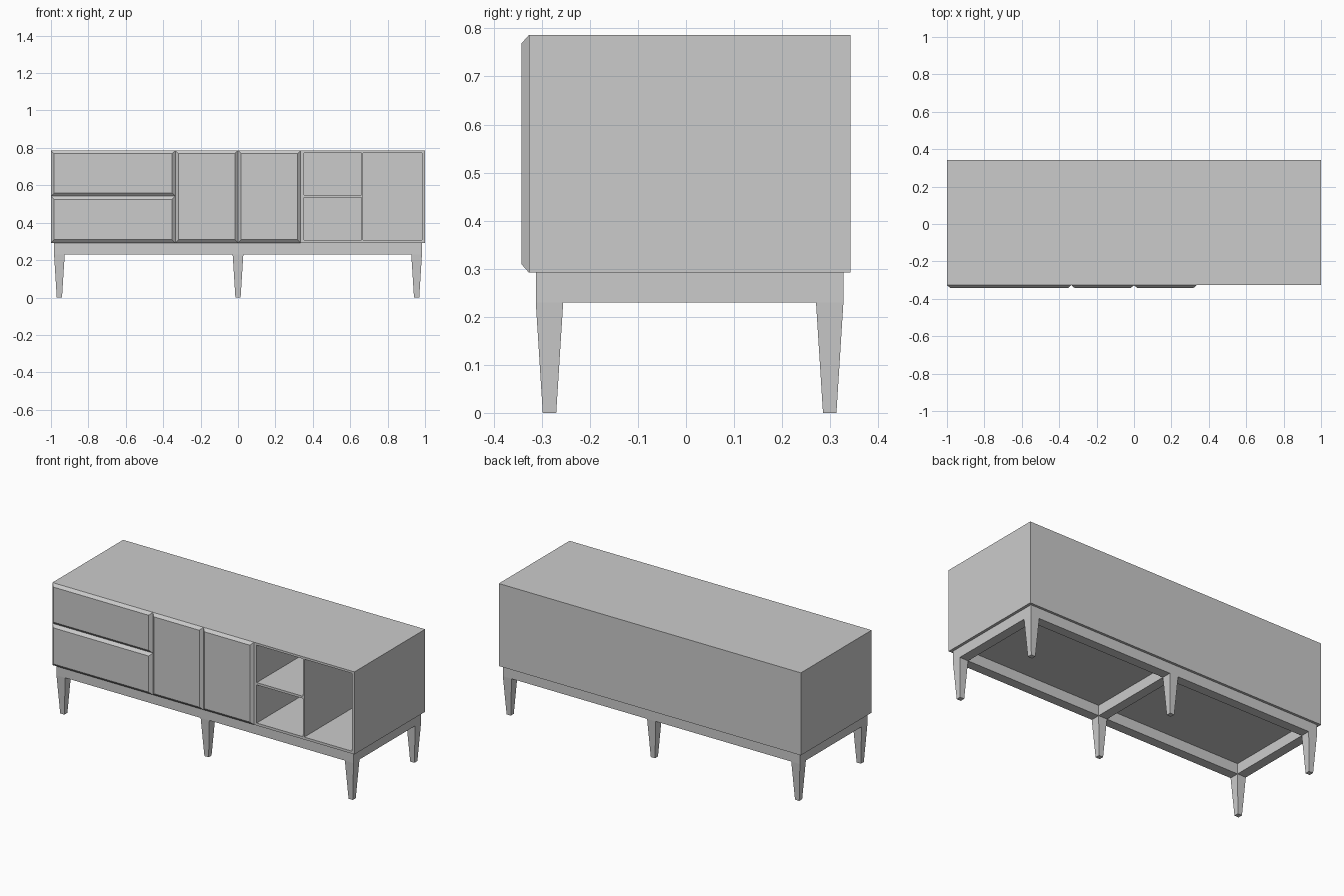
import bpy, bmesh

if "Cube" in bpy.data.objects:
    bpy.data.objects.remove(bpy.data.objects["Cube"])

BODY_Y = (-0.327, 0.342)
BODY_Z = (0.292, 0.786)
MID_Z = 0.542
RAIL_Z = 0.23
LEG_W = 0.057


def make(name, *solids):
    """One object from solids; each solid is two quads joined by side faces."""
    bm = bmesh.new()
    for low, high in solids:
        a = [bm.verts.new(c) for c in low]
        b = [bm.verts.new(c) for c in high]
        bm.faces.new(a)
        bm.faces.new(b)
        for i in range(4):
            j = (i + 1) % 4
            bm.faces.new((a[i], a[j], b[j], b[i]))
    bmesh.ops.recalc_face_normals(bm, faces=bm.faces)
    mesh = bpy.data.meshes.new(name)
    bm.to_mesh(mesh)
    bm.free()
    ob = bpy.data.objects.new(name, mesh)
    bpy.context.collection.objects.link(ob)
    return ob


def rect(a0, a1, b0, b1):
    return [(a0, b0), (a1, b0), (a1, b1), (a0, b1)]


def box(x0, x1, y0, y1, z0, z1):
    r = rect(x0, x1, y0, y1)
    return [(x, y, z0) for x, y in r], [(x, y, z1) for x, y in r]


def bevelled_front(x0, x1, z0, z1, d=0.015):
    """Front panel whose four edges slope back to the cabinet face."""
    e = 0.017
    y = BODY_Y[0]
    return ([(x, y, z) for x, z in rect(x0, x1, z0, z1)],
            [(x, y - d, z) for x, z in rect(x0 + e, x1 - e, z0 + e, z1 - e)])


def tapered_leg(x, y):
    t, b = LEG_W / 2, 0.014
    return ([(u, v, 0) for u, v in rect(x - b, x + b, y - b, y + b)],
            [(u, v, RAIL_Z) for u, v in rect(x - t, x + t, y - t, y + t)])


# Cabinet body with three open niches on the right
body = make("cabinet_body", box(-1, 1, *BODY_Y, *BODY_Z))
niche_y = (-0.4, 0.326)
cutter = make("niche_cutter",
              box(0.353, 0.66, *niche_y, 0.307, 0.535),
              box(0.353, 0.66, *niche_y, 0.549, 0.773),
              box(0.668, 0.984, *niche_y, 0.307, 0.773))
cutter.hide_render = True
cutter.hide_viewport = True
cut = body.modifiers.new("niches", 'BOOLEAN')
cut.operation = 'DIFFERENCE'
cut.solver = 'EXACT'
cut.object = cutter

# Drawer fronts and door fronts
make("lower_drawer_front", bevelled_front(-1, -0.335, BODY_Z[0], MID_Z))
make("upper_drawer_front", bevelled_front(-1, -0.335, MID_Z, BODY_Z[1]))
make("left_door", bevelled_front(-0.335, 0, *BODY_Z))
make("right_door", bevelled_front(0, 0.335, *BODY_Z))

# Base frame: long rails and three cross rails
leg_x = (-0.955, 0, 0.955)
leg_y = (-0.284, 0.299)
h = LEG_W / 2
rails = [box(leg_x[0] - h, leg_x[2] + h, y - h, y + h, RAIL_Z, BODY_Z[0]) for y in leg_y]
rails += [box(x - h, x + h, leg_y[0] + h, leg_y[1] - h, RAIL_Z, BODY_Z[0]) for x in leg_x]
make("base_frame", *rails)

# Six tapered legs
for y, row in zip(leg_y, ("front", "back")):
    for x, side in zip(leg_x, ("left", "middle", "right")):
        make(f"{row}_{side}_leg", tapered_leg(x, y))
